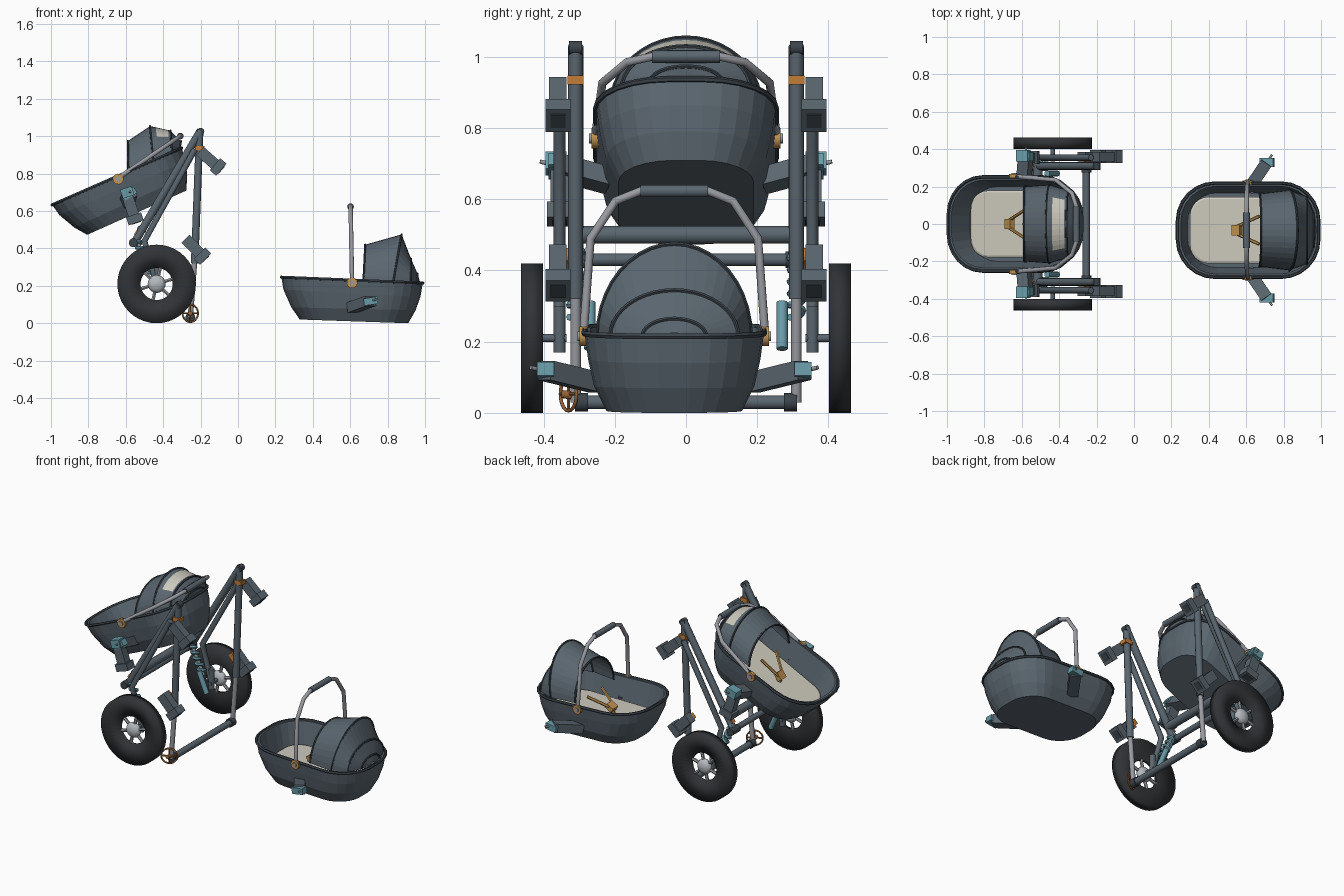
import bpy, math
from mathutils import Matrix, Vector

cube = bpy.data.objects.get("Cube")
if cube:
    bpy.data.objects.remove(cube, do_unlink=True)


def make_mat(name, rgb):
    m = bpy.data.materials.new(name)
    m.use_nodes = True
    m.diffuse_color = (*rgb, 1)
    m.node_tree.nodes["Principled BSDF"].inputs["Base Color"].default_value = (*rgb, 1)
    return m


SLATE = make_mat("slate", (.102, .132, .158))
DARK = make_mat("dark slate", (.045, .058, .07))
TYRE = make_mat("tyre black", (.03, .033, .037))
BEIGE = make_mat("beige cloth", (.61, .59, .51))
METAL = make_mat("grey metal", (.32, .33, .36))
SILVER = make_mat("silver", (.46, .49, .52))
TEAL = make_mat("teal", (.14, .33, .39))
AMBER = make_mat("amber", (.54, .29, .08))
ORANGE = make_mat("orange", (.55, .2, .04))
COPPER = make_mat("copper", (.3, .12, .04))

frame = Matrix()  # placement of the assembly being built


def link(name, mesh, mat, smooth=0):
    mesh.transform(frame)
    mesh.materials.clear()
    mesh.materials.append(mat)
    if smooth:
        mesh.shade_smooth()
        mesh.set_sharp_from_angle(angle=math.radians(smooth))
    ob = bpy.data.objects.new(name, mesh)
    bpy.context.collection.objects.link(ob)
    return ob


def loft(name, rings, mat, closed=True, cap=False, smooth=0):
    n = len(rings[0])
    verts = [p for r in rings for p in r]
    faces = [(i * n + j, i * n + (j + 1) % n, (i + 1) * n + (j + 1) % n, (i + 1) * n + j)
             for i in range(len(rings) - 1) for j in range(n if closed else n - 1)]
    if cap:
        faces.append(tuple(reversed(range(n))))
        faces.append(tuple(range(len(verts) - n, len(verts))))
    mesh = bpy.data.meshes.new(name)
    mesh.from_pydata(verts, [], faces)
    return link(name, mesh, mat, smooth)


def tube(name, pts, r, mat, cyclic=False, res=3):
    cu = bpy.data.curves.new(name, "CURVE")
    cu.dimensions = "3D"
    cu.bevel_depth, cu.bevel_resolution, cu.use_fill_caps = r, res, True
    sp = cu.splines.new("POLY")
    sp.points.add(len(pts) - 1)
    for p, co in zip(sp.points, pts):
        p.co = (*co, 1)
    sp.use_cyclic_u = cyclic
    tmp = bpy.data.objects.new(name + " path", cu)
    bpy.context.collection.objects.link(tmp)
    dg = bpy.context.evaluated_depsgraph_get()
    mesh = bpy.data.meshes.new_from_object(tmp.evaluated_get(dg))
    bpy.data.objects.remove(tmp)
    return link(name, mesh, mat, 40)


def box(name, centre, size, mat, pitch=0, yaw=0):
    turn = Matrix.Rotation(yaw, 3, "Z") @ Matrix.Rotation(pitch, 3, "Y")
    corners = ((-1, -1), (1, -1), (1, 1), (-1, 1))
    rings = [[Vector(centre) + turn @ Vector((x * size[0], y * size[1], z * size[2])) / 2
              for x, y in corners] for z in (-1, 1)]
    return loft(name, rings, mat, cap=True)


def lathe(name, centre, profile, mat, smooth, n=40):
    cx, cy, cz = centre
    rings = [[(cx + r * math.cos(k * math.tau / n), cy + y, cz + r * math.sin(k * math.tau / n))
              for k in range(n)] for r, y in profile]
    return loft(name, rings, mat, smooth=smooth)


def oval(x0, x1, w, zl, zr, k=.8, seg=6):
    """Rounded rectangle whose height slopes from zl to zr."""
    r, pts = w * k, []
    for q, (cx, cy) in enumerate(((x1 - r, w - r), (x0 + r, w - r), (x0 + r, r - w), (x1 - r, r - w))):
        for i in range(seg + 1):
            a = (q + i / seg) * math.pi / 2
            x, y = cx + r * math.cos(a), cy + r * math.sin(a)
            pts.append((x, y, zl + (zr - zl) * (x - x0) / (x1 - x0)))
    return pts


def bassinet(side, hoops, window, lean, arm):
    # tub: outer wall, lip, inner wall and floor
    rim = oval(.232, .988, .252, .246, .215)
    loft(side + " tub", [oval(.33, .91, .19, .02, 0), oval(.285, .95, .225, .085, .07),
                         oval(.243, .975, .242, .18, .14), rim, oval(.25, .97, .235, .246, .215),
                         oval(.285, .94, .2, .09, .085)], SLATE, cap=True)
    tube(side + " rim trim", rim, .009, DARK, True, 1)
    loft(side + " mattress", [oval(.3, .92, .178, .095, .095, .55), oval(.3, .92, .178, .11, .11, .55),
                              oval(.31, .91, .168, .115, .115, .55)], BEIGE, cap=True)
    # hood: half-oval hoops joined into a canopy
    n = 20
    rows = [[(xb + (xt - xb) * math.sin(a), w * math.cos(a), .215 + (top - .215) * math.sin(a))
             for a in (math.pi * k / n for k in range(n + 1))] for xb, xt, top, w in hoops]
    # optional cloth window set between the second and third hoops
    if window:
        mix = [[tuple(Vector(p).lerp(Vector(q), t)) for p, q in zip(rows[1], rows[2])] for t in (.28, .88)]
        panels = rows[:2] + mix + rows[2:]
    else:
        panels = rows
    hood = loft(side + " hood", panels, SLATE, closed=False)
    if window:
        hood.data.materials.append(BEIGE)
        for p in hood.data.polygons:
            if p.index // n == 2 and 5 <= p.index % n < n - 5:
                p.material_index = 1
    for row in rows[:-1]:
        tube(side + " hood rib", row, .006, DARK, res=1)
    # carry handle turning on side pivots
    turn = Matrix.Translation((.61, 0, .22)) @ Matrix.Rotation(lean, 4, "Y")
    half = ((.255, 0), (.235, .27), (.165, .375), (.095, .403))
    path = [(-y, z) for y, z in half] + [(y, z) for y, z in reversed(half)]
    pts = [turn @ Vector((0, y, z)) for y, z in path]
    tube(side + " handle", pts, .012, METAL)
    tube(side + " handle grip", pts[3:5], .018, SLATE)
    # harness
    box(side + " harness buckle", (.55, 0, .15), (.05, .055, .03), AMBER, -.5)
    tube(side + " harness crotch strap", [(.535, 0, .105), (.545, 0, .15)], .012, AMBER, res=1)
    for s in (-1, 1):
        tube(side + " harness strap", [(.55, s * .02, .155), (.67, s * .075, .21)], .009, AMBER, res=1)
        tube(side + " handle pivot", [(.61, s * .245, .215), (.61, s * .266, .215)], .029, AMBER)
        tube(side + " pivot cap", [(.61, s * .26, .215), (.61, s * .272, .215)], .014, METAL)
        # side mounting arm with latch
        a, b = Vector((.6 + arm * .1, s * .215, .085)), Vector((.61 + arm, s * .362, .118))
        d = b - a
        yaw = math.atan2(d.y, d.x)
        box(side + " mount arm", (a + b) / 2, (d.length, .065, .055), SLATE, -.2, yaw)
        box(side + " mount latch", b, (.075, .048, .038), TEAL, -.15)
        tube(side + " latch pin", [b, b + d.normalized() * .05], .006, METAL)


# upright carrier on the ground
frame = Matrix.Translation((0, -.033, 0))
bassinet("ground", [(.67, .68, .42, .195), (.83, .875, .475, .215), (.925, .925, .345, .18),
                    (.96, .96, .265, .09), (.972, .972, .225, .02)], False, -.02, .1)

# reclined carrier on the frame
frame = (Matrix.Translation((-1, 0, .63)) @ Matrix.Rotation(math.radians(-26), 4, "Y")
         @ Matrix.Translation((-.225, 0, -.246)))
bassinet("mounted", [(.67, .745, .375, .2), (.82, .887, .395, .21), (.93, .975, .325, .18),
                     (.975, 1.0, .25, .1), (.985, .985, .225, .02)], True, math.radians(82), .02)
frame = Matrix()


def connector(name, centre, pitch, y, length=.13):
    d = Vector((math.cos(pitch), 0, -math.sin(pitch)))
    c = Vector((centre[0], y, centre[1]))
    box(name, c, (length, .05, .06), SLATE, pitch)
    box(name + " socket", c + d * length * .5, (.045, .07, .085), SLATE, pitch)
    box(name + " socket face", c + d * (length * .5 + .0225), (.006, .042, .05), DARK, pitch)


for s in (-1, 1):
    y, yo = s * .31, s * .355
    # main legs meeting at the top joint
    tube("front leg", [(-.2, y, 1.03), (-.56, y, .42)], .022, SLATE)
    tube("rear leg upper", [(-.205, y, 1.02), (-.232, y, .32)], .021, SLATE)
    tube("rear leg lower", [(-.232, y, .33), (-.255, y, .03)], .015, METAL)
    tube("top joint", [(-.2, y - .018, 1.025), (-.2, y + .018, 1.025)], .02, DARK)
    box("top clip", (-.205, y, .935), (.05, .045, .025), ORANGE)
    tube("outer strut", [(-.23, yo, .93), (-.5, yo, .44), (-.435, yo, .21)], .017, SLATE)
    tube("leg joint", [(-.56, y - s * .03, .43), (-.56, yo, .43)], .024, DARK)
    box("leg joint clip", (-.54, s * .308, .482), (.03, .028, .02), ORANGE, -1)
    # accessory connectors
    connector("upper connector", (-.155, .878), .72, s * .36)
    connector("lower connector", (-.235, .405), .8, s * .36)
    box("connector tab", (-.262, s * .325, .434), (.05, .024, .034), ORANGE, .8)
    connector("carrier connector", (-.572, .62), 1.25, s * .355)
    box("carrier latch", (-.592, s * .365, .7), (.065, .06, .05), TEAL, -.3)
    # suspension: coil spring and lower link
    a, b = Vector((-.55, s * .31, .46)), Vector((-.46, s * .31, .27))
    v = (b - a).normalized().cross(Vector((0, 1, 0)))
    coil = [a.lerp(b, k / 60) + (v * math.cos(k * .6) + Vector((0, 1, 0)) * math.sin(k * .6)) * .018
            for k in range(61)]
    tube("shock rod", [a, b], .01, METAL)
    tube("shock spring", coil, .01, TEAL, res=1)
    tube("suspension link", [(-.465, s * .27, .31), (-.41, s * .27, .18)], .016, TEAL)
    # big wheel: dished tyre, ball hub and spokes
    hub = Vector((-.435, s * .432, .21))
    lathe("wheel tyre", hub, [(r, s * o) for r, o in ((.086, -.006), (.21, -.031), (.21, .031),
                                                      (.086, .006), (.086, -.006))], TYRE, 180)
    lathe("wheel hub", hub, [(.048 * math.sin(t * math.pi / 10) + .0001, -.03 * math.cos(t * math.pi / 10))
                             for t in range(11)], SILVER, 40, 20)
    for k in range(6):
        d = Vector((math.cos(k * math.pi / 3 + .3), 0, math.sin(k * math.pi / 3 + .3)))
        tube("wheel spoke", [hub + d * .03, hub + d * .09], .01, METAL, res=1)
    tube("wheel axle", [(-.435, s * .335, .21), hub], .012, SLATE)
    tube("axle fork", [(-.435, yo, .3), (-.435, yo, .17)], .018, SLATE)
    tube("foot cap", [(-.255, s * .275, .03), (-.255, s * .312, .03)], .027, DARK)

# cross bars
for name, x, z, r in (("upper cross bar", -.515, .5, .026), ("lower cross bar", -.555, .43, .018),
                      ("ground cross bar", -.255, .03, .02)):
    tube(name, [(x, -.31, z), (x, .31, z)], r, SLATE)

# small spoked brake wheel
c = Vector((-.255, -.33, .053))
side = Vector((math.cos(.5), math.sin(.5), 0))
ring = [c + (side * math.cos(k * math.tau / 24) + Vector((0, 0, math.sin(k * math.tau / 24)))) * .047
        for k in range(24)]
tube("brake wheel rim", ring, .005, COPPER, True)
for k in range(0, 12, 6):
    tube("brake wheel spoke", [ring[k], ring[k + 12]], .005, COPPER, res=1)
tube("brake wheel axle", [c + Vector((0, -.02, 0)), c + Vector((0, .05, -.01))], .012, COPPER)
